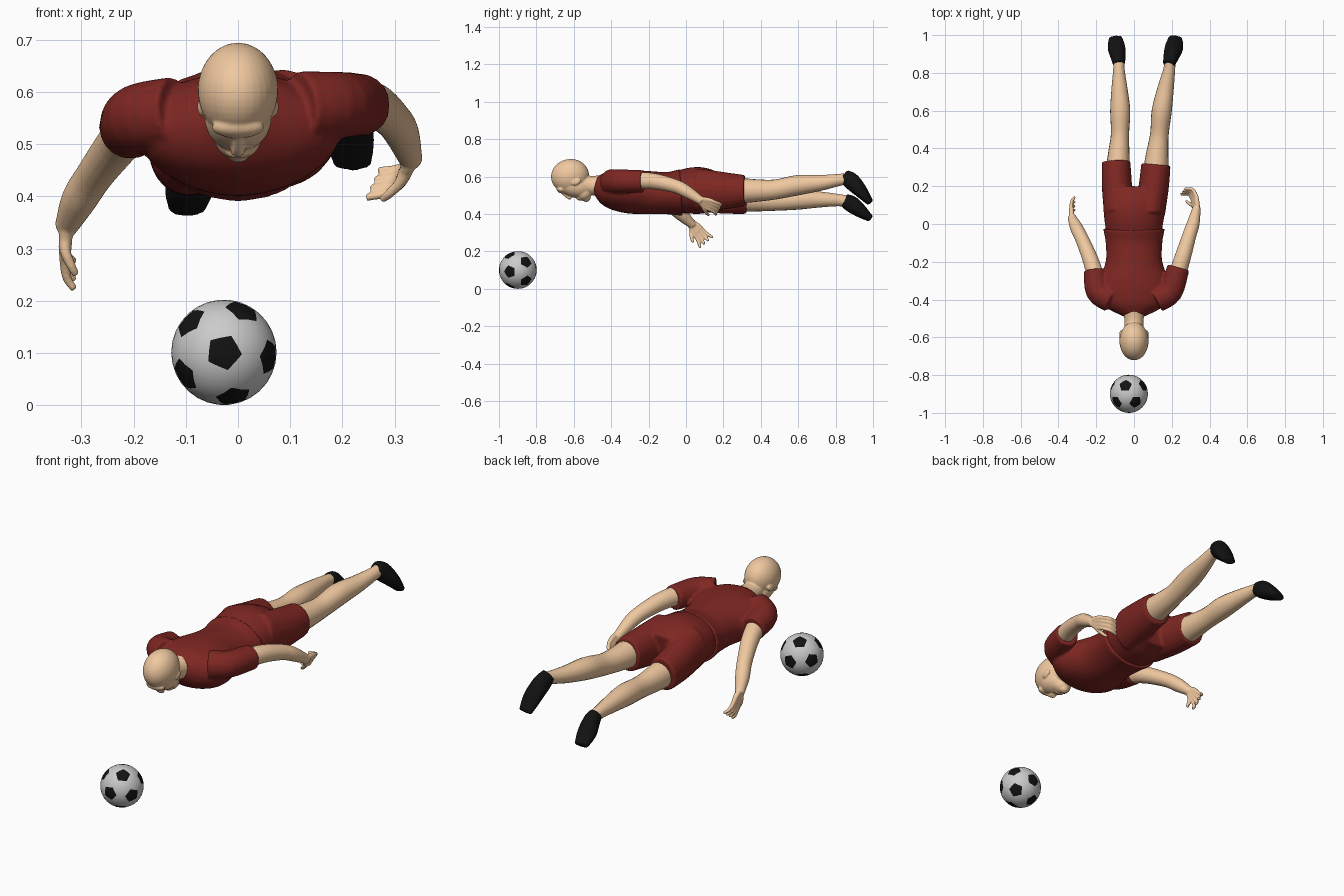
import bpy, bmesh
from math import atan2, cos, sin, pi, radians
from mathutils import Vector, Matrix

if "Cube" in bpy.data.objects:
    bpy.data.objects.remove(bpy.data.objects["Cube"])


def material(name, rgb):
    m = bpy.data.materials.new(name)
    m.diffuse_color = (*rgb, 1)
    m.use_nodes = True
    m.node_tree.nodes["Principled BSDF"].inputs["Base Color"].default_value = m.diffuse_color
    return m


SKIN = material("skin", (0.87, 0.58, 0.35))
RED = material("red_cloth", (0.21, 0.02, 0.016))
BLACK = material("black", (0.006, 0.006, 0.006))
WHITE = material("white", (0.6, 0.6, 0.6))


def spline(keys, steps):
    """Catmull-Rom through keys of (x, y, z, half width, half height)."""
    k = [Vector(p) for p in keys]
    k = [2 * k[0] - k[1]] + k + [2 * k[-1] - k[-2]]
    out = []
    for a, b, c, d in zip(k, k[1:], k[2:], k[3:]):
        for i in range(steps):
            t = i / steps
            out.append(0.5 * (2 * b + (c - a) * t + (2 * a - 5 * b + 4 * c - d) * t * t
                              + (3 * b - a - 3 * c + d) * t ** 3))
    return out + [k[-2]]


def tube(bm, keys, sides=20, steps=4):
    keys = [k if len(k) == 5 else (*k, k[3]) for k in keys]
    pts = spline(keys, steps)
    rings = []
    for i, p in enumerate(pts):
        t = (pts[min(i + 1, len(pts) - 1)] - pts[max(i - 1, 0)])
        t = Vector(t[:3]).normalized()
        side = t.cross(Vector((0, 0, 1))).normalized()
        up = side.cross(t)
        rings.append([bm.verts.new(Vector(p[:3]) + side * p[3] * cos(a) + up * p[4] * sin(a))
                      for a in (2 * pi * j / sides for j in range(sides))])
    for r, s in zip(rings, rings[1:]):
        for j in range(sides):
            n = (j + 1) % sides
            bm.faces.new((r[j], r[n], s[n], s[j]))
    bm.faces.new(rings[0][::-1])
    bm.faces.new(rings[-1])


def blob(bm, centre, radii, tilt=0):
    mat = (Matrix.Translation(centre) @ Matrix.Rotation(radians(tilt), 4, 'X')
           @ Matrix.Diagonal((*radii, 1)))
    bmesh.ops.create_uvsphere(bm, u_segments=32, v_segments=20, radius=1, matrix=mat)


def finish(name, bm, mat, voxel=0, smooth=3):
    bmesh.ops.recalc_face_normals(bm, faces=bm.faces)
    me = bpy.data.meshes.new(name)
    bm.to_mesh(me)
    bm.free()
    me.materials.append(mat)
    ob = bpy.data.objects.new(name, me)
    bpy.context.collection.objects.link(ob)
    me.polygons.foreach_set("use_smooth", [True] * len(me.polygons))
    if voxel:
        r = ob.modifiers.new("fuse", 'REMESH')
        r.mode, r.voxel_size, r.use_smooth_shade = 'VOXEL', voxel, True
        s = ob.modifiers.new("soften", 'SMOOTH')
        s.factor, s.iterations = 0.5, smooth
    return ob


# Shirt with both sleeves
bm = bmesh.new()
tube(bm, [(0, -.485, .56, .06, .045), (0, -.44, .547, .145, .085), (0, -.38, .53, .195, .107),
          (0, -.30, .52, .185, .117), (0, -.20, .515, .15, .115), (0, -.10, .512, .15, .113),
          (0, -.025, .515, .163, .125)], 32)
tube(bm, [(-.12, -.40, .56, .07), (-.19, -.355, .55, .066), (-.207, -.245, .53, .06)])
tube(bm, [(.12, -.40, .57, .07), (.195, -.355, .575, .064), (.235, -.23, .575, .06)])
finish("shirt", bm, RED, .007)

# Shorts
bm = bmesh.new()
tube(bm, [(0, -.06, .515, .145, .11), (0, .03, .525, .158, .124), (.003, .10, .525, .165, .122),
          (.005, .19, .515, .15, .095)], 32)
tube(bm, [(-.08, .06, .525, .08, .11), (-.09, .20, .50, .08, .098), (-.095, .33, .485, .076, .085)])
tube(bm, [(.085, .06, .53, .08, .115), (.105, .20, .525, .08, .10), (.116, .315, .525, .078, .084)])
finish("shorts", bm, RED, .007)

# Legs
for name, keys in {
    "right_leg": [(-.088, .25, .485, .068, .075), (-.08, .38, .476, .056, .062),
                  (-.074, .48, .472, .048, .054), (-.073, .60, .478, .053, .054),
                  (-.077, .72, .478, .042, .042), (-.08, .82, .474, .03, .032),
                  (-.08, .87, .465, .03, .032)],
    "left_leg": [(.112, .25, .525, .07, .072), (.124, .38, .526, .058, .06),
                 (.135, .48, .532, .049, .053), (.147, .60, .555, .053, .054),
                 (.168, .72, .567, .043, .042), (.187, .82, .583, .031, .032),
                 (.19, .87, .59, .03, .03)]}.items():
    bm = bmesh.new()
    tube(bm, keys)
    finish(name, bm, SKIN)

# Shoes
for name, keys in {
    "right_shoe": [(-.08, .845, .475, .032, .036), (-.084, .885, .453, .04, .045),
                   (-.093, .935, .415, .047, .036), (-.098, .988, .375, .036, .018)],
    "left_shoe": [(.185, .845, .605, .032, .036), (.196, .885, .575, .041, .046),
                  (.212, .935, .522, .049, .036), (.22, .986, .46, .037, .018)]}.items():
    bm = bmesh.new()
    tube(bm, keys)
    finish(name, bm, BLACK, .006)


def hand(bm, wrist, d, s, n, curl, fan):
    """d = along palm, s = towards the thumb, n = direction the fingers curl."""
    w, d, s, n = (Vector(v) for v in (wrist, d, s, n))
    d, s, n = d.normalized(), s.normalized(), n.normalized()
    for i in range(4):
        o = i - 1.5
        base = w + d * .068 + s * o * .017
        mid = base + d * .034 + s * o * fan + n * curl * .35
        tip = mid + d * (.03 - curl * .6) + s * o * fan + n * curl
        tube(bm, [(*(w + s * o * .008), .014), (*(w + d * .035 + s * o * .015), .013),
                  (*base, .0105), (*mid, .009), (*tip, .007)], 10)
    tube(bm, [(*(w + d * .005 + s * .008), .013), (*(w + d * .035 + s * .034), .011),
              (*(w + d * .06 + s * .05 + n * .012), .009),
              (*(w + d * .078 + s * .055 + n * .022), .007)], 10)


# Arms with hands
bm = bmesh.new()
tube(bm, [(-.20, -.29, .535, .046), (-.23, -.19, .50, .042), (-.275, -.08, .44, .036),
          (-.305, -.02, .393, .034), (-.33, .038, .34, .022)])
hand(bm, (-.33, .033, .345), (-.03, .62, -.78), (0, -.78, -.62), (1, 0, 0), .015, .006)
finish("right_arm", bm, SKIN, .004, 2)
bm = bmesh.new()
tube(bm, [(.225, -.28, .58, .047), (.26, -.17, .575, .043), (.293, -.06, .55, .037),
          (.313, .00, .522, .034), (.332, .085, .468, .022)])
hand(bm, (.332, .08, .47), (-.2, .9, -.38), (-.35, -.45, -.8), (-1, -.1, -.1), .04, .002)
finish("left_arm", bm, SKIN, .004, 2)

# Head: skull, jaw, neck and face details
bm = bmesh.new()
blob(bm, (0, -.62, .603), (.077, .102, .091), 10)
blob(bm, (0, -.60, .55), (.064, .093, .06), -18)
blob(bm, (0, -.55, .513), (.045, .045, .042), -20)
blob(bm, (0, -.533, .485), (.024, .022, .02))
blob(bm, (0, -.667, .532), (.05, .026, .02), -15)
tube(bm, [(0, -.60, .575, .052), (0, -.52, .555, .05), (0, -.44, .55, .06)])
tube(bm, [(0, -.66, .515, .007, .01), (0, -.632, .497, .011, .014), (0, -.613, .484, .015, .011)], 10)
blob(bm, (0, -.573, .483), (.024, .013, .01), -20)
for x in (-1, 1):
    blob(bm, (x * .069, -.588, .572), (.009, .027, .017), 20)
finish("head", bm, SKIN, .004, 3)

# Football: truncated icosahedron puffed to a sphere, black pentagons
bm = bmesh.new()
bmesh.ops.create_icosphere(bm, subdivisions=1, radius=1)
ring = next(v.co for v in bm.verts if .1 < v.co.z < .9)
turn = Matrix.Rotation(radians(-6) - atan2(ring.y, ring.x), 4, 'Z')
bmesh.ops.bevel(bm, geom=bm.verts[:], offset=1.0515 / 3, offset_type='OFFSET', segments=1,
                affect='VERTICES')
for f in bm.faces:
    f.material_index = int(len(f.verts) == 5)
bmesh.ops.poke(bm, faces=bm.faces[:])
bmesh.ops.subdivide_edges(bm, edges=bm.edges[:], cuts=1, use_grid_fill=True)
for v in bm.verts:
    v.co = v.co.normalized() * .101
bm.transform(Matrix.Translation((-.027, -.899, .101)) @ Matrix.Rotation(pi / 2, 4, 'X') @ turn)
ball = finish("football", bm, WHITE)
ball.data.materials.append(BLACK)
